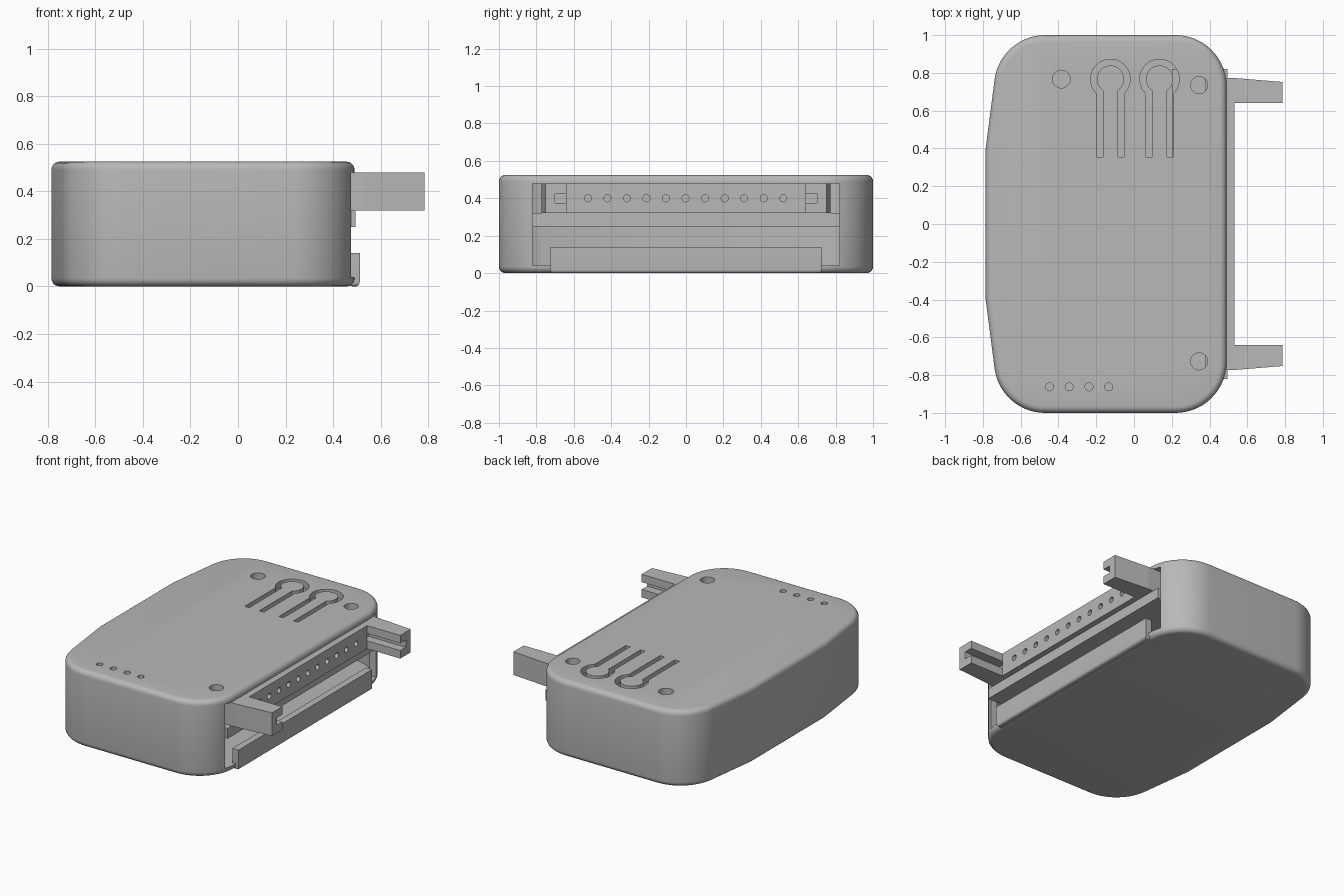
import bpy, bmesh, math
from mathutils import Vector

if "Cube" in bpy.data.objects:
    bpy.data.objects.remove(bpy.data.objects["Cube"])

grey = bpy.data.materials.new("housing grey")
grey.diffuse_color = (0.48, 0.48, 0.48, 1)
grey.use_nodes = True
grey.node_tree.nodes["Principled BSDF"].inputs["Base Color"].default_value = grey.diffuse_color


def prism(name, pts, z0, z1, bevel=0.0, bottom_only=False):
    """Extrude a closed xy outline from z0 to z1, optionally rounding the rims."""
    bm = bmesh.new()
    face = bm.faces.new([bm.verts.new((x, y, z0)) for x, y in pts])
    ext = bmesh.ops.extrude_face_region(bm, geom=[face])["geom"]
    for v in ext:
        if isinstance(v, bmesh.types.BMVert):
            v.co.z = z1
    bmesh.ops.recalc_face_normals(bm, faces=bm.faces)
    if bevel:
        rim = [e for e in bm.edges if abs(e.verts[0].co.z - e.verts[1].co.z) < 1e-6
               and not (bottom_only and e.verts[0].co.z > z0 + 1e-6)]
        bmesh.ops.bevel(bm, geom=rim, offset=bevel, segments=5, profile=0.5, affect='EDGES')
    me = bpy.data.meshes.new(name)
    bm.to_mesh(me)
    bm.free()
    me.materials.append(grey)
    ob = bpy.data.objects.new(name, me)
    bpy.context.collection.objects.link(ob)
    return ob


def box(name, x0, x1, y0, y1, z0, z1, **kw):
    return prism(name, [(x0, y0), (x1, y0), (x1, y1), (x0, y1)], z0, z1, **kw)


def circle(cx, cy, r, n=32):
    return [(cx + r * math.cos(2 * math.pi * i / n), cy + r * math.sin(2 * math.pi * i / n))
            for i in range(n)]


def cut(ob, cutters):
    """Subtract the cutters, then delete them."""
    for c in cutters:
        m = ob.modifiers.new("cut", 'BOOLEAN')
        m.operation, m.solver, m.object = 'DIFFERENCE', 'EXACT', c
    bpy.context.view_layer.update()
    new = bpy.data.meshes.new_from_object(ob.evaluated_get(bpy.context.evaluated_depsgraph_get()))
    ob.modifiers.clear()
    ob.data = new
    for c in cutters:
        bpy.data.objects.remove(c)


def smooth(ob):
    bpy.ops.object.select_all(action='DESELECT')
    ob.select_set(True)
    bpy.context.view_layer.objects.active = ob
    bpy.ops.object.shade_smooth_by_angle(angle=math.radians(30))


def case_outline(d, r, n=14):
    """Case plan shrunk by d, with the four main corners rounded to radius r."""
    corners = [(0.49 - d, -1 + d, r), (0.49 - d, 1 - d, r), (-0.708 + d, 1 - d, r),
               (-0.785 + d, 0.4, 0), (-0.785 + d, -0.4, 0), (-0.708 + d, -1 + d, r)]
    out = []
    for i, (x, y, rad) in enumerate(corners):
        p = Vector((x, y))
        if not rad:
            out.append((x, y))
            continue
        a = (Vector(corners[i - 1][:2]) - p).normalized()
        b = (Vector(corners[(i + 1) % 6][:2]) - p).normalized()
        half = a.angle(b) / 2
        c = p + (a + b).normalized() * rad / math.sin(half)
        s = p + a * rad / math.tan(half) - c
        sweep = math.pi - 2 * half
        for k in range(n + 1):
            t = sweep * k / n
            out.append((c.x + s.x * math.cos(t) - s.y * math.sin(t),
                        c.y + s.x * math.sin(t) + s.y * math.cos(t)))
    return out


def button_slot(cx, cy, n=28):
    """Keyhole-shaped groove around a flexible push button."""
    def arc(r, w):
        a0 = -math.acos(w / r)
        a1 = math.pi - a0
        return [(cx + r * math.cos(a0 + (a1 - a0) * i / n),
                 cy + r * math.sin(a0 + (a1 - a0) * i / n)) for i in range(n + 1)]
    end = 0.355
    outer = [(cx + 0.073, end)] + arc(0.105, 0.073) + [(cx - 0.073, end)]
    inner = [(cx + 0.039, end)] + arc(0.072, 0.039) + [(cx - 0.039, end)]
    return outer + inner[::-1]


# Hollow case with side opening
case = prism("case", case_outline(0, 0.27), 0, 0.525, bevel=0.035)
tools = [prism("cavity", case_outline(0.045, 0.225), 0.04, 0.48),
         box("opening", 0.3, 0.6, -0.82, 0.82, 0.04, 0.48)]
# Lid holes: screws, indicator, status lights, push buttons
holes = [(0.345, 0.735, 0.045), (0.345, -0.727, 0.045), (-0.385, 0.767, 0.047)]
holes += [(x, -0.862, 0.021) for x in (-0.447, -0.343, -0.238, -0.134)]
tools += [prism("hole", circle(*h), 0.42, 0.6) for h in holes]
tools += [prism("slot", button_slot(x, 0.767), 0.42, 0.6) for x in (-0.125, 0.135)]
cut(case, tools)
smooth(case)

# Bottom lip across the opening
lip = box("bottom_lip", 0.465, 0.512, -0.725, 0.725, 0, 0.14, bevel=0.018, bottom_only=True)
smooth(lip)

# Shelf carrying the connector
box("connector_shelf", 0.2, 0.495, -0.82, 0.82, 0.25, 0.32)

# Connector block with a row of pin holes
connector = box("connector", 0.375, 0.533, -0.64, 0.64, 0.32, 0.479)
pins = []
for i in range(11):
    p = prism("pin_hole", circle(0, 0, 0.019, 16), -0.06, 0.06)
    p.rotation_euler = (0, math.pi / 2, 0)
    p.location = (0.533, -0.525 + 0.1045 * i, 0.4)
    pins.append(p)
cut(connector, pins)
smooth(connector)

# Grooved guide arms
for side, label in ((1, "back"), (-1, "front")):
    pts = [(0.375, 0.64), (0.785, 0.64), (0.785, 0.752), (0.53, 0.773), (0.375, 0.773)]
    arm = prism("guide_arm_" + label, [(x, y * side) for x, y in pts], 0.32, 0.479)
    ys = sorted((0.6 * side, 0.7 * side))
    cut(arm, [box("groove", 0.5, 0.9, ys[0], ys[1], 0.375, 0.425)])
